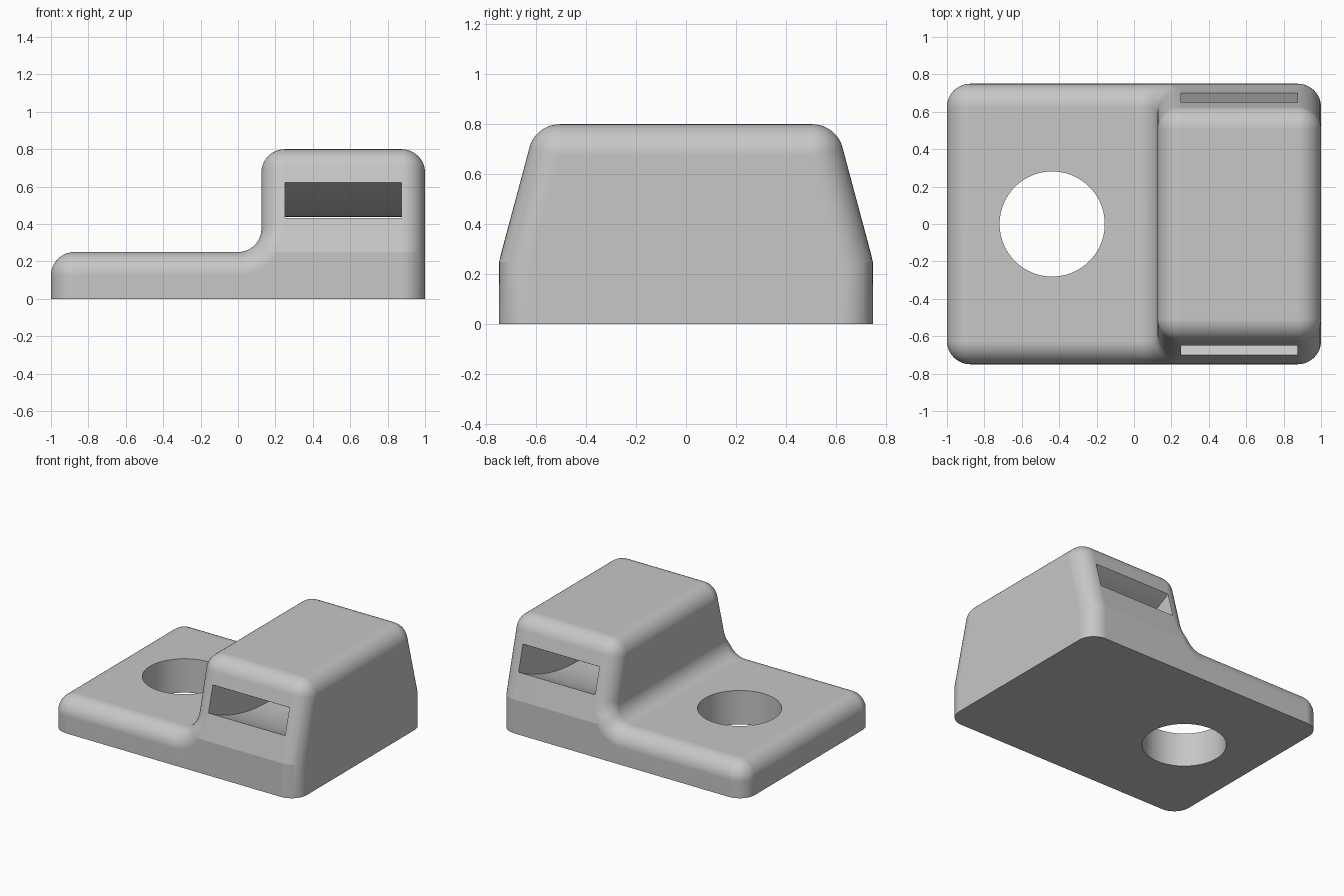
import bpy, bmesh
from math import sin, cos, tan, radians, pi
from mathutils import Vector

cube = bpy.data.objects.get("Cube")
if cube:
    bpy.data.objects.remove(cube, do_unlink=True)

R = 0.125              # fillet radius
SEG = 12               # segments per quarter round
DRAFT = radians(15)    # lean of the upper side walls
HALF, SHOULDER = 0.75, 0.25
CREASE = SHOULDER - R * (1 / cos(DRAFT) - 1) / tan(DRAFT)

grey = bpy.data.materials.new("light_grey")
grey.use_nodes = True
grey.diffuse_color = (0.57, 0.57, 0.57, 1)
grey.node_tree.nodes["Principled BSDF"].inputs["Base Color"].default_value = grey.diffuse_color


def new_object(name, bm):
    bmesh.ops.recalc_face_normals(bm, faces=bm.faces)
    mesh = bpy.data.meshes.new(name)
    bm.to_mesh(mesh)
    bm.free()
    mesh.materials.append(grey)
    obj = bpy.data.objects.new(name, mesh)
    bpy.context.collection.objects.link(obj)
    return obj


def arc(cx, cz, radius, start, end, sign, steps=SEG):
    """Stations along an arc: fillet centre and outward normal."""
    out = []
    for i in range(steps + 1):
        a = radians(start + (end - start) * i / steps)
        d = Vector((cos(a), 0, sin(a)))
        out.append((Vector((cx, 0, cz)) + d * radius, d * sign))
    return out


# Side outline, set in by the fillet radius
low, inner, outer, top = 0.125, 0.25, 0.875, 0.675
bend = 325.53          # where the concave sweep meets the side crease
left, right = Vector((-1, 0, 0)), Vector((1, 0, 0))
stations = [(Vector((-outer, 0, 0)), left)]
stations += arc(-outer, low, 0, 180, 90, 1)
stations += arc(0, low + 0.25, 0.25, 270, bend, -1, 10)
crease_a = len(stations) - 1
stations[crease_a][0].z = CREASE
stations += arc(0, low + 0.25, 0.25, bend, 360, -1, 6)[1:]
stations += arc(inner, top, 0, 180, 90, 1)
stations += arc(outer, top, 0, 90, 0, 1)
crease_b = len(stations)
stations += [(Vector((outer, 0, CREASE)), right), (Vector((outer, 0, 0)), right)]

# Body skin: every station is swept across with a round at each side wall
bm = bmesh.new()
lookup = {}


def vert(p):
    key = tuple(round(c, 4) + 0.0 for c in p)
    if key not in lookup:
        lookup[key] = bm.verts.new(p)
    return lookup[key]


def face(verts):
    verts = list(dict.fromkeys(verts))
    if len(verts) > 2:
        bm.faces.new(verts)


rows = []
for c, n in stations:
    rise = c.z - CREASE
    tilt = DRAFT / 2 if abs(rise) < 1e-4 else (DRAFT if rise > 0 else 0)
    width = min(HALF - R, HALF - (c.z - SHOULDER) * tan(DRAFT) - R / cos(DRAFT))
    row = []
    for side in (1, -1):
        wall = Vector((0, side * cos(tilt), sin(tilt)))
        half = [vert(c + Vector((0, side * width, 0)) + R * wall.slerp(n, i / SEG))
                for i in range(SEG + 1)]
        row += half if side == 1 else half[::-1]
    rows.append(row)

for a, b in zip(rows, rows[1:]):
    for i in range(len(a) - 1):
        face([a[i], a[i + 1], b[i + 1], b[i]])
for k in (0, -1):      # side walls, split at the crease
    rim = [row[k] for row in rows]
    face(rim[:crease_a + 1] + rim[crease_b:])
    face(rim[crease_a:crease_b + 1])
face(rows[0] + rows[-1][::-1])
body = new_object("mount_body", bm)

# Screw hole cutter
bm = bmesh.new()
bmesh.ops.create_cone(bm, cap_ends=True, segments=96, radius1=0.281, radius2=0.281, depth=1)
bmesh.ops.translate(bm, verts=bm.verts, vec=(-0.4375, 0, 0.1))
hole = new_object("screw_hole_cutter", bm)

# Curved strap slot cutter, dipping in the middle
bm = bmesh.new()
angles = [-0.62 + 1.24 * i / 40 for i in range(41)]
path = [(1.4375, a) for a in angles] + [(1.25, a) for a in reversed(angles)]
slot_face = bm.faces.new([bm.verts.new((0.25, r * sin(a), 1.688 - r * cos(a))) for r, a in path])
ext = bmesh.ops.extrude_face_region(bm, geom=[slot_face])
bmesh.ops.translate(bm, vec=(0.625, 0, 0),
                    verts=[v for v in ext["geom"] if isinstance(v, bmesh.types.BMVert)])
slot = new_object("strap_slot_cutter", bm)

# Cut the openings and finish the shading
bpy.ops.object.select_all(action="DESELECT")
bpy.context.view_layer.objects.active = body
body.select_set(True)
for cutter in (hole, slot):
    cutter.hide_render = True
    mod = body.modifiers.new("cut", "BOOLEAN")
    mod.operation, mod.solver, mod.object = "DIFFERENCE", "EXACT", cutter
    bpy.ops.object.modifier_apply(modifier=mod.name)
    bpy.data.objects.remove(cutter, do_unlink=True)
bpy.ops.object.shade_smooth_by_angle(angle=radians(10))
weighted = body.modifiers.new("even_shading", "WEIGHTED_NORMAL")
weighted.keep_sharp = True
